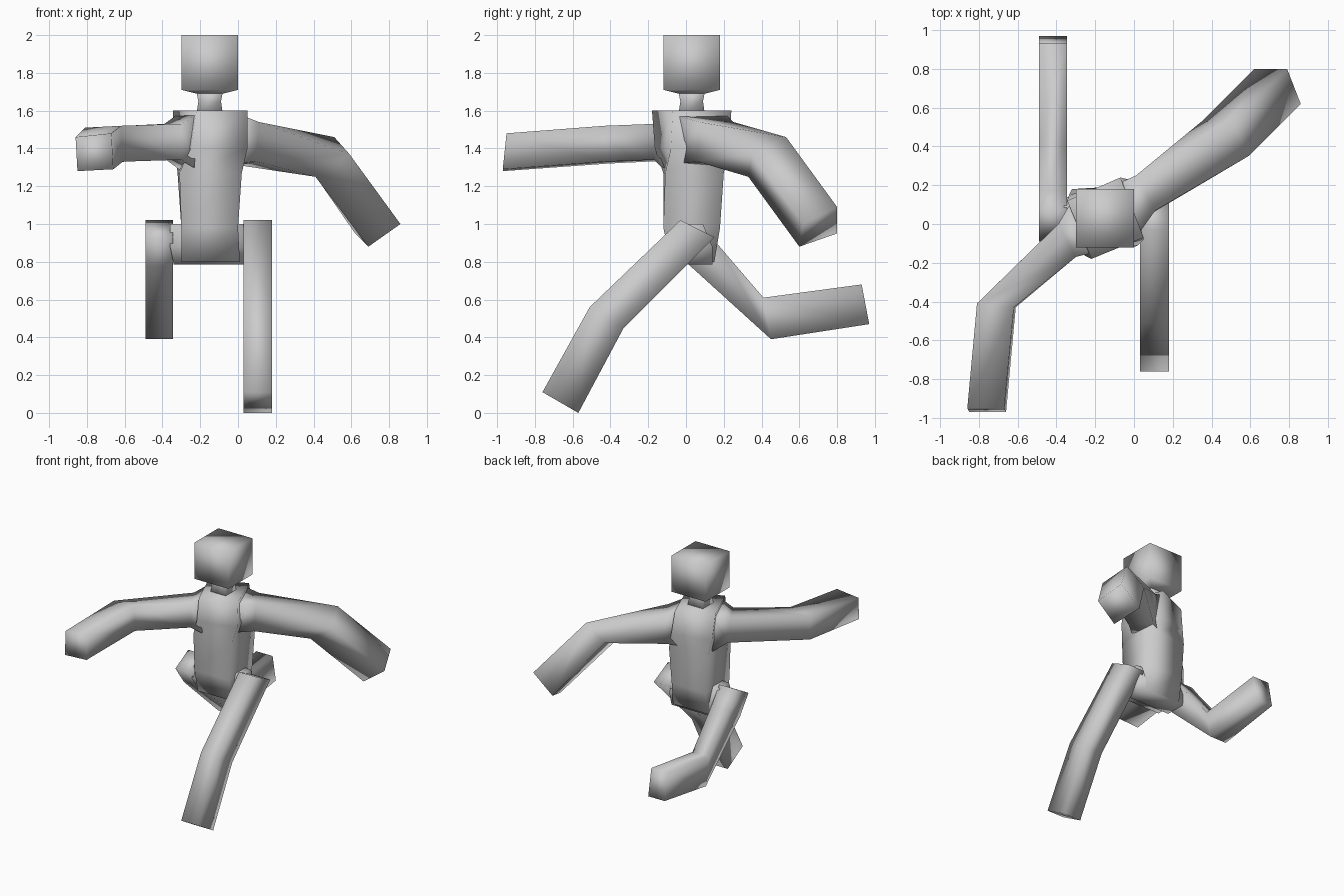
import bpy, bmesh
from mathutils import Vector


def loft(name, rings):
    """Skin a closed tube through four-cornered rings, capped at both ends."""
    bm = bmesh.new()
    loops = [[bm.verts.new(p) for p in ring] for ring in rings]
    for a, b in zip(loops, loops[1:]):
        for i in range(4):
            j = (i + 1) % 4
            bm.faces.new((a[i], a[j], b[j], b[i]))
    bm.faces.new(loops[0][::-1])
    bm.faces.new(loops[-1])
    bmesh.ops.recalc_face_normals(bm, faces=bm.faces)
    for f in bm.faces:
        f.smooth = True
    me = bpy.data.meshes.new(name)
    bm.to_mesh(me)
    bm.free()
    ob = bpy.data.objects.new(name, me)
    bpy.context.collection.objects.link(ob)
    return ob


def rect(x0, x1, y0, y1, z):
    return [(x0, y0, z), (x1, y0, z), (x1, y1, z), (x0, y1, z)]


def leg(name, x0, x1, sections):
    """Square leg drawn in the side plane: each section is an upper and lower (y, z)."""
    return loft(name, [[(x0, *a), (x1, *a), (x1, *b), (x0, *b)] for a, b in sections])


# head and neck
loft("head", [rect(-.22, -.08, -.04, .10, 1.69),
              rect(-.30, 0, -.12, .18, 1.71),
              rect(-.30, 0, -.12, .18, 2.0)])
loft("neck", [rect(-.22, -.08, -.04, .10, 1.58),
              rect(-.21, -.09, -.03, .09, 1.65),
              rect(-.22, -.08, -.04, .10, 1.70)])

# torso, chest twisted towards the shoulders
loft("torso", [rect(-.30, .01, -.08, .15, .80),
               rect(-.30, 0, -.12, .18, .98),
               [(-.31, -.12, 1.27), (.02, -.11, 1.27), (.01, .20, 1.27), (-.32, .18, 1.27)],
               [(-.25, -.165, 1.40), (.05, -.08, 1.40), (-.03, .23, 1.40), (-.335, .15, 1.40)],
               [(-.22, -.18, 1.60), (.05, -.07, 1.60), (-.07, .24, 1.60), (-.345, .12, 1.60)]])

# hip block joining both legs
loft("hips", [rect(-.34, .03, -.02, .14, .785),
              rect(-.36, .05, -.07, .14, .88),
              rect(-.36, .05, -.03, .09, 1.0)])

# left arm, swung back; each ring is front low, front top, back top, back low
loft("left_arm", [
    [(-.05, -.06, 1.32), (.01, -.07, 1.58), (-.08, .21, 1.58), (-.06, .19, 1.30)],
    [(.10, .06, 1.33), (.11, .07, 1.54), (.01, .25, 1.54), (.01, .23, 1.31)],
    [(.41, .33, 1.25), (.59, .35, 1.37), (.51, .53, 1.46), (.35, .53, 1.34)],
    [(.69, .60, .88), (.86, .62, 1.0), (.79, .80, 1.09), (.62, .80, .95)]])

# right arm, reaching forward
loft("right_arm", [
    [(-.23, -.13, 1.30), (-.22, -.15, 1.58), (-.32, .12, 1.58), (-.30, .12, 1.28)],
    [(-.30, -.17, 1.34), (-.30, -.17, 1.53), (-.39, 0, 1.53), (-.38, .01, 1.34)],
    [(-.61, -.43, 1.33), (-.62, -.43, 1.52), (-.81, -.41, 1.51), (-.81, -.41, 1.32)],
    [(-.66, -.97, 1.29), (-.67, -.95, 1.48), (-.86, -.95, 1.46), (-.85, -.97, 1.28)]])

# legs in mid stride
leg("left_leg", .03, .18, [((-.03, 1.02), (.15, .93)),
                           ((-.51, .56), (-.33, .45)),
                           ((-.76, .11), (-.57, 0))])
leg("right_leg", -.49, -.345, [((.07, 1.02), (-.09, .93)),
                               ((.17, .89), (.02, .78)),
                               ((.41, .61), (.45, .39)),
                               ((.93, .68), (.97, .47))])
